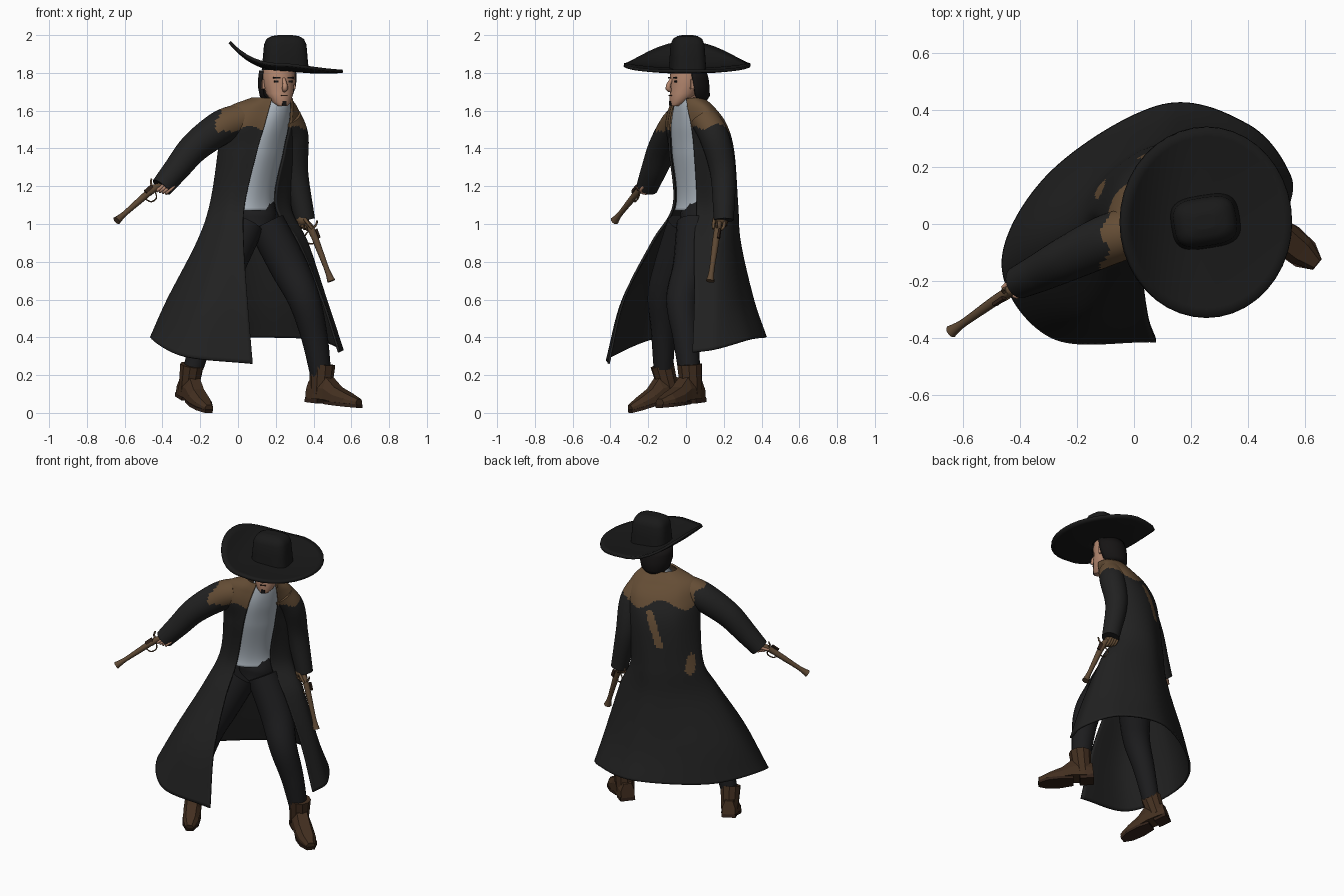
import bpy, bmesh, math
from mathutils import Vector as V, Matrix as M

if "Cube" in bpy.data.objects:
    bpy.data.objects.remove(bpy.data.objects["Cube"])

def mat(name, r, g, b):
    m = bpy.data.materials.new(name)
    m.diffuse_color = (r, g, b, 1)
    m.use_nodes = True
    m.node_tree.nodes["Principled BSDF"].inputs["Base Color"].default_value = m.diffuse_color
    return m

BLACK = mat("coat black", .015, .015, .015)
TAN = mat("dusty brown", .13, .075, .036)
PANTS = mat("trouser black", .012, .012, .013)
HATM = mat("hat black", .010, .010, .010)
SHIRT = mat("shirt grey", .40, .45, .50)
SKIN = mat("skin", .46, .245, .16)
HAIR = mat("hair black", .008, .007, .007)
BOOT = mat("boot brown", .055, .028, .014)
SOLE = mat("sole brown", .03, .015, .009)
GUN = mat("gun brown", .11, .065, .034)

def spline(pts, n):
    """Catmull-Rom resampling of a list of tuples, n steps per span."""
    p = [V(q) for q in pts]
    p = [2 * p[0] - p[1]] + p + [2 * p[-1] - p[-2]]
    out = []
    for i in range(1, len(p) - 2):
        a, b, c, d = p[i - 1:i + 3]
        for k in range(n):
            t = k / n
            out.append(.5 * (2 * b + (c - a) * t + (2 * a - 5 * b + 4 * c - d) * t * t
                             + (3 * b - a - 3 * c + d) * t ** 3))
    return out + [p[-2]]

def loft(name, rows, mats, closed=True, cap=True, mx=M(), rule=None, thick=0, smooth=True):
    """Skin a list of equal-length point rows."""
    bm = bmesh.new()
    g = [[bm.verts.new(mx @ V(p)) for p in r] for r in rows]
    n = len(g[0])
    for a, b in zip(g, g[1:]):
        for i in range(n if closed else n - 1):
            j = (i + 1) % n
            bm.faces.new((a[i], a[j], b[j], b[i]))
    if closed and cap:
        bm.faces.new(g[0])
        bm.faces.new(g[-1])
    bmesh.ops.recalc_face_normals(bm, faces=bm.faces)
    for f in bm.faces:
        f.smooth = smooth and len(f.verts) < 5
        if rule:
            f.material_index = rule(f.calc_center_median())
    me = bpy.data.meshes.new(name)
    bm.to_mesh(me)
    bm.free()
    for m in mats:
        me.materials.append(m)
    ob = bpy.data.objects.new(name, me)
    bpy.context.collection.objects.link(ob)
    if thick:
        s = ob.modifiers.new("thickness", 'SOLIDIFY')
        s.thickness, s.offset = thick, 0
    return ob

def tube(name, pts, mats, sides=16, n=6, ref=(0, 1, 0), **kw):
    """Round limb through (x, y, z, radius) points."""
    p = spline(pts, n)
    rows = []
    for i, q in enumerate(p):
        t = (p[min(i + 1, len(p) - 1)] - p[max(i - 1, 0)]).to_3d().normalized()
        u = t.cross(V(ref)).normalized()
        w = t.cross(u)
        rows.append([q.to_3d() + q[3] * (u * math.cos(a) + w * math.sin(a))
                     for a in (math.tau * k / sides for k in range(sides))])
    return loft(name, rows, mats, **kw)

def box(name, c, s, m, mx=M()):
    rows = [[(c[0] + x * s[0] / 2, c[1] + y * s[1] / 2, c[2] + z * s[2] / 2)
             for x, y in ((-1, -1), (1, -1), (1, 1), (-1, 1))] for z in (-1, 1)]
    return loft(name, rows, [m], mx=mx, smooth=False)

def frame(origin, fwd, up):
    x = V(fwd).normalized()
    y = V(up).cross(x).normalized()
    z = x.cross(y)
    r = M((x, y, z)).transposed().to_4x4()
    return M.Translation(origin) @ r

# Coat: eight points per row, from left front edge round the back to right front edge
hem_z = (.26, .30, .40, .39, .40, .39, .34, .32)
skirt = [(0, (.078, -.41, -.29, -.395, -.46, -.14, -.29, .18, .10, .415, .40, .345, .545, .17, .535, .035)),
         (.60, (.05, -.33, -.20, -.31, -.37, -.08, -.23, .17, .10, .35, .34, .29, .46, .17, .445, .045)),
         (.90, (.03, -.18, -.11, -.15, -.215, -.02, -.13, .15, .07, .28, .27, .25, .365, .16, .32, .045))]
bodice = [(1.10, (.035, -.065, -.06, -.05, -.145, .04, -.08, .17, .07, .265, .20, .25, .275, .17, .20, .06)),
          (1.38, (.10, -.085, 0, -.075, -.10, .005, -.05, .155, .09, .24, .22, .24, .31, .16, .245, .045)),
          (1.52, (.14, -.09, .02, -.10, -.09, -.03, -.03, .11, .11, .19, .24, .21, .335, .14, .275, .03)),
          (1.61, (.165, -.075, .06, -.085, -.05, -.04, 0, .06, .12, .12, .23, .15, .31, .11, .285, .01)),
          (1.665, (.18, -.055, .13, -.055, .08, -.02, .085, .03, .13, .07, .20, .09, .265, .06, .285, 0))]

def row3(z, r):
    return [(r[2 * i], r[2 * i + 1], z or hem_z[i]) for i in range(8)]

def near_segment(p, a, b, r):
    a, b = V(a), V(b)
    t = max(0, min(1, (p - a).dot(b - a) / (b - a).length_squared))
    return (p - a - (b - a) * t).length < r

def dust(p):
    """Brown dust on the shoulders plus worn patches on the back."""
    edge = 1.50 + .018 * math.sin(p.x * 24) + .012 * math.sin(p.y * 41 + 1)
    return int(p.z > edge or near_segment(p, (.11, .235, 1.46), (.03, .24, 1.26), .023)
               or near_segment(p, (-.13, .12, 1.17), (-.125, .13, 1.10), .036)
               or near_segment(p, (-.06, .14, 1.48), (-.06, .15, 1.45), .018))

cross = [spline(row3(z, r), 16) for z, r in skirt + bodice]
columns = [spline(c, 16) for c in zip(*cross)]
loft("long_coat", list(zip(*columns)), [BLACK, TAN], closed=False, rule=dust, thick=.012)

# Shirt front filling the gap between the lapels, tucked behind their edges
out = V((.57, -.82, 0))
lapels = zip(columns[0], columns[-1])
panel = []
for a, b in list(lapels)[46:]:
    panel.append(spline([a.lerp(b, t) + out * h for t, h in
                         ((-.12, -.05), (.02, -.014), (.3, .012), (.7, .012), (.98, -.014), (1.12, -.05))], 3))
loft("shirt_front", panel, [SHIRT], closed=False, thick=.006)

# Sleeves
tube("left_sleeve", [(.02, -.02, 1.555, .085), (-.09, -.055, 1.51, .09), (-.23, -.12, 1.405, .08),
                     (-.33, -.17, 1.285, .068), (-.405, -.205, 1.195, .058)], [BLACK, TAN], sides=32, n=14,
     rule=lambda p: int(p.x > -.105 + .018 * math.sin(p.y * 50) and p.z > 1.49))
tube("right_sleeve", [(.26, .09, 1.565, .075), (.295, .15, 1.46, .078), (.305, .195, 1.27, .067),
                      (.355, .20, 1.02, .053)], [BLACK, TAN], sides=32, n=14, rule=dust)

# Trousers
tube("hips", [(.09, .10, 1.14, .10), (.09, .085, 1.02, .12), (.09, .04, .92, .085)], [PANTS])
tube("right_leg", [(.15, .05, 1.0, .10), (.265, .03, .78, .10), (.35, -.02, .60, .085),
                   (.405, 0, .40, .07), (.44, .02, .19, .055)], [PANTS])
tube("left_leg", [(.04, 0, 1.0, .10), (-.06, -.07, .78, .098), (-.12, -.12, .62, .083),
                  (-.18, -.12, .44, .066), (-.235, -.12, .24, .052)], [PANTS])

# Boots: local x runs heel to toe
def boot(side, origin, fwd, s):
    mx = frame(origin, fwd, (0, 0, 1)) @ M.Scale(s, 4)
    foot = [(-.005, .042, .02, .11), (.05, .054, .02, .14), (.12, .054, .025, .14),
            (.18, .056, .018, .095), (.26, .052, .015, .068), (.33, .026, .015, .045)]
    rows = [[(x, -w, lo), (x, w, lo), (x, w, (lo + hi) / 2), (x, w * .6, hi), (x, -w * .6, hi),
             (x, -w, (lo + hi) / 2)] for x, w, lo, hi in foot]
    loft(side + "_boot_foot", rows, [BOOT], mx=mx, smooth=False)
    tube(side + "_boot_shaft", [(.06, 0, .05, .057), (.062, 0, .12, .062), (.062, 0, .205, .068)],
         [BOOT], sides=10, n=2, mx=mx, smooth=False)
    box(side + "_boot_heel", (.038, 0, .012), (.085, .092, .026), SOLE, mx)
    rows = [[(x, -w, 0), (x, w, 0), (x, w, .018), (x, -w, .018)]
            for x, w in ((.12, .045), (.2, .06), (.28, .054), (.335, .024))]
    loft(side + "_boot_sole", rows, [SOLE], mx=mx, smooth=False)

boot("right", (.385, .07, .058), (.25, -.205, -.03), 1)
boot("left", (-.295, -.03, .088), (.13, -.245, -.082), .93)

# Head, turned slightly to the figure's left
HM = M.Translation((.215, 0, 0)) @ M.Rotation(math.radians(20), 4, 'Z')
skull = [(1.625, .025, -.085, -.04), (1.645, .05, -.09, 0), (1.69, .072, -.088, .06), (1.74, .083, -.083, .08),
         (1.79, .088, -.085, .085), (1.825, .085, -.075, .075)]

def oval(z, w, f, b, a0=0, a1=math.tau, n=18, e=1.0):
    return [(w * math.copysign(abs(math.cos(a)) ** e, math.cos(a)),
             (f + b) / 2 + (b - f) / 2 * math.copysign(abs(math.sin(a)) ** e, math.sin(a)), z)
            for a in (a0 + (a1 - a0) * k / n for k in range(n + (a1 - a0 < 6)))]

loft("head", [oval(*s) for s in skull], [SKIN], mx=HM)
tube("neck", [(.20, .02, 1.56, .055), (.205, .015, 1.62, .05), (.215, .01, 1.70, .05)], [SKIN])
tube("nose", [(0, -.078, 1.77, .009), (0, -.094, 1.745, .012), (0, -.10, 1.718, .016), (0, -.08, 1.705, .01)],
     [SKIN], sides=6, n=2, ref=(1, 0, 0), mx=HM)
for s, side in ((-1, "right"), (1, "left")):
    box(side + "_eye", (s * .036, -.073, 1.755), (.028, .009, .011), HAIR, HM)
    box(side + "_brow", (s * .036, -.077, 1.775), (.042, .009, .009), HAIR, HM)
    box(side + "_ear", (s * .086, .01, 1.74), (.014, .03, .05), SKIN, HM)
box("mouth", (0, -.087, 1.681), (.036, .009, .006), SOLE, HM)
box("chin_beard", (0, -.087, 1.640), (.022, .009, .024), HAIR, HM)
loft("hair", [oval(z, w, -f, b, -.15, math.pi + .15, 16) for z, w, f, b in
              ((1.655, .05, .0, .105), (1.68, .08, .05, .122), (1.73, .094, .07, .118),
               (1.77, .095, .08, .113), (1.812, .092, .08, .10))], [HAIR], closed=False, mx=HM, thick=.016)

# Hat: squared crown and a wide brim curled up on one side
CM = M.Translation((.25, .008, 0)) @ M.Rotation(math.radians(9), 4, 'Z')
loft("hat_crown", [oval(z, w, -d, d, n=32, e=.6) for z, w, d in
                   ((1.815, .122, .094), (1.88, .116, .09), (1.95, .11, .085), (1.98, .097, .073),
                    (1.995, .07, .05), (2.0, .035, .025))], [HATM], mx=CM)

def brim_point(r, a):
    t, v = r * math.cos(a), r * math.sin(a)
    lift = .146 * (-t) ** 2.5 if t < 0 else -.03 * t + .022 * t ** 3
    return (.255 + .30 * t, .006 + .335 * v, 1.817 + lift + .026 * v * v)

loft("hat_brim", [[brim_point(r / 10, math.tau * k / 40) for k in range(40)] for r in range(2, 11)],
     [HATM], cap=False, thick=.016)

# Pistols with hands: local x along the barrel, z up
def pistol(side, origin, fwd, up, length, skin):
    mx = frame(origin, fwd, up)
    L = length
    tube(side + "_pistol_barrel", [(0, 0, 0, .017), (.3 * L, 0, 0, .018), (.75 * L, 0, 0, .014),
                                   (.92 * L, 0, 0, .018), (L, 0, 0, .023)], [GUN], sides=10, n=3, mx=mx)
    tube(side + "_pistol_grip", [(.05, 0, -.004, .016), (0, 0, -.004, .019), (-.035, 0, -.02, .017),
                                 (-.06, 0, -.06, .019)], [GUN], sides=10, n=3, mx=mx)
    tube(side + "_pistol_hammer", [(.01, 0, .01, .007), (.0, 0, .032, .006), (-.018, 0, .045, .005)],
         [GUN], sides=6, n=2, mx=mx)
    tube(side + "_trigger_guard", [(.09, 0, -.012, .004), (.075, 0, -.045, .004), (.035, 0, -.048, .004),
                                   (.015, 0, -.015, .004)], [GUN], sides=6, n=3, mx=mx)
    box(side + "_flintlock", (.045, .017, .014), (.05, .012, .022), SOLE, mx)
    # hand gripping the stock
    tube(side + "_palm", [(-.085, 0, -.005, .02), (-.065, 0, -.018, .033), (-.045, 0, -.032, .034),
                          (-.03, 0, -.045, .02)], [skin], sides=10, n=2, mx=mx)
    for k in range(4):
        x, z = -.012 - .011 * k, -.022 - .014 * k
        tube(f"{side}_finger_{k + 1}", [(x - .03, .026, z, .009), (x + .005, .026, z, .009),
                                        (x + .018, .004, z, .009), (x + .005, -.022, z, .008)],
             [skin], sides=6, n=2, ref=(0, 0, 1), mx=mx)
    tube(side + "_thumb", [(-.05, -.026, -.01, .01), (-.015, -.026, 0, .009), (.015, -.02, .008, .007)],
         [skin], sides=6, n=2, ref=(0, 0, 1), mx=mx)

pistol("left", (-.44, -.235, 1.195), (-.205, -.145, -.18), (-.68, 0, .73), .305, SKIN)
pistol("right", (.385, .168, .985), (.11, -.04, -.29), (.87, -.2, .45), .31, TAN)
